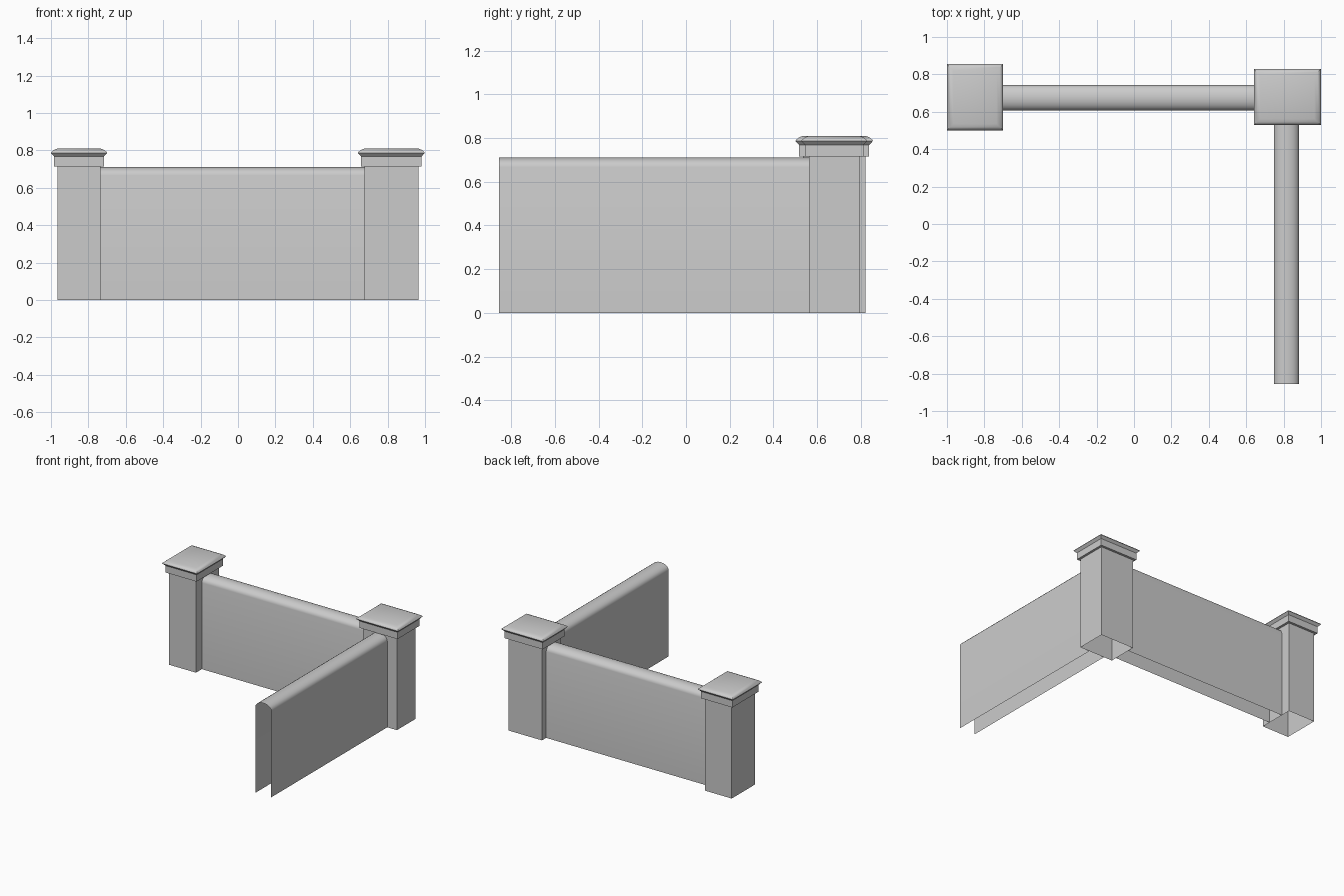
import bpy, bmesh, math

cube = bpy.data.objects.get("Cube")
if cube:
    bpy.data.objects.remove(cube, do_unlink=True)

stone = bpy.data.materials.new("grey_stone")
stone.use_nodes = True
colour = (0.6, 0.6, 0.6, 1)
stone.diffuse_color = colour
stone.node_tree.nodes["Principled BSDF"].inputs["Base Color"].default_value = colour


def finish(name, bm, angle):
    mesh = bpy.data.meshes.new(name)
    bm.to_mesh(mesh)
    bm.free()
    mesh.materials.append(stone)
    obj = bpy.data.objects.new(name, mesh)
    bpy.context.collection.objects.link(obj)
    bpy.ops.object.select_all(action='DESELECT')
    obj.select_set(True)
    bpy.context.view_layer.objects.active = obj
    bpy.ops.object.shade_smooth_by_angle(angle=math.radians(angle))
    return obj


def stacked_rings(name, centre, half, profile, close_top=False):
    """Rectangular rings, each given as (outward offset, height), joined by faces."""
    bm = bmesh.new()
    rings = []
    for offset, z in profile:
        rings.append([bm.verts.new((centre[0] + sx * (half[0] + offset),
                                    centre[1] + sy * (half[1] + offset), z))
                      for sx, sy in ((-1, -1), (1, -1), (1, 1), (-1, 1))])
    for low, high in zip(rings, rings[1:]):
        for i in range(4):
            j = (i + 1) % 4
            bm.faces.new((low[i], low[j], high[j], high[i]))
    if close_top:
        bm.faces.new(rings[-1])
    return finish(name, bm, 35)


def post(side, centre, half):
    # Hollow shaft, collar with an underside, and rounded coping
    stacked_rings(side + "_post_shaft", centre, half, [(0, 0), (0, 0.715)])
    stacked_rings(side + "_post_collar", centre, half,
                  [(0, 0.715), (0.018, 0.715), (0.018, 0.768)])
    stacked_rings(side + "_post_coping", centre, half,
                  [(0.018, 0.768), (0.035, 0.786), (0.033, 0.791),
                   (0.018, 0.803), (0, 0.81)], close_top=True)


def wall(name, start, end, half_width):
    # Open-ended wall shell with a rounded top
    spring, rise, steps = 0.667, 0.044, 10
    section = [(-half_width, 0)]
    for i in range(steps + 1):
        a = math.pi * (1 - i / steps)
        section.append((half_width * math.cos(a), spring + rise * math.sin(a)))
    section.append((half_width, 0))
    dx, dy = end[0] - start[0], end[1] - start[1]
    length = math.hypot(dx, dy)
    nx, ny = dy / length, -dx / length
    bm = bmesh.new()
    rows = [[bm.verts.new((p[0] + nx * w, p[1] + ny * w, z)) for w, z in section]
            for p in (start, end)]
    for i in range(len(section) - 1):
        bm.faces.new((rows[0][i], rows[0][i + 1], rows[1][i + 1], rows[1][i]))
    bmesh.ops.recalc_face_normals(bm, faces=bm.faces)
    # Make the crown face upward so the whole shell faces outward
    crown = max(bm.faces, key=lambda f: f.calc_center_median().z)
    if crown.normal.z < 0:
        bmesh.ops.reverse_faces(bm, faces=bm.faces)
    return finish(name, bm, 45)


post("right", (-0.85, 0.678), (0.115, 0.142))
post("left", (0.82, 0.678), (0.144, 0.115))
wall("back_wall", (-0.735, 0.675), (0.676, 0.675), 0.067)
wall("side_wall", (0.815, 0.563), (0.815, -0.855), 0.067)
